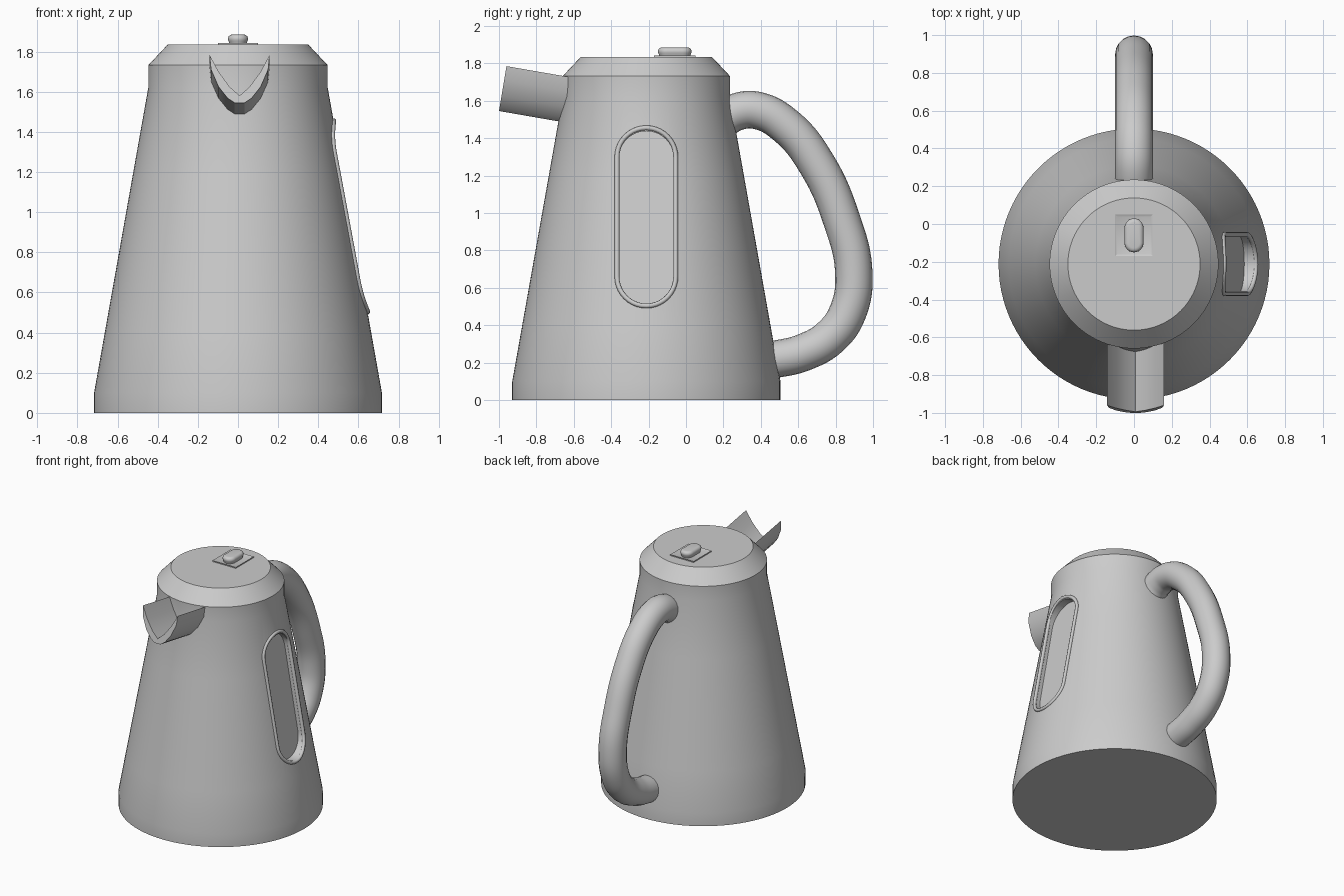
import bpy, bmesh
from math import sin, cos, pi, radians, sqrt
from mathutils import Vector

if "Cube" in bpy.data.objects:
    bpy.data.objects.remove(bpy.data.objects["Cube"])

CY = -0.212                 # body axis in y
R0, R1, Z0, Z1 = 0.717, 0.447, 0.10, 1.62

steel = bpy.data.materials.new("grey_steel")
steel.use_nodes = True
GREY = (0.6, 0.6, 0.6, 1)
steel.diffuse_color = GREY
steel.node_tree.nodes["Principled BSDF"].inputs["Base Color"].default_value = GREY


def cone_r(z):
    return R0 + (R1 - R0) * (z - Z0) / (Z1 - Z0)


def activate(ob):
    bpy.ops.object.select_all(action='DESELECT')
    ob.select_set(True)
    bpy.context.view_layer.objects.active = ob


def finish(ob, angle=30):
    activate(ob)
    ob.data.materials.clear()
    ob.data.materials.append(steel)
    bpy.ops.object.shade_smooth_by_angle(angle=radians(angle))


def from_bmesh(name, bm):
    bmesh.ops.recalc_face_normals(bm, faces=bm.faces)
    me = bpy.data.meshes.new(name)
    bm.to_mesh(me)
    bm.free()
    ob = bpy.data.objects.new(name, me)
    bpy.context.collection.objects.link(ob)
    return ob


def loft(name, rings):
    """Bridge closed rings of points and cap both ends."""
    bm = bmesh.new()
    loops = [[bm.verts.new(p) for p in ring] for ring in rings]
    n = len(loops[0])
    for a, b in zip(loops, loops[1:]):
        for i in range(n):
            j = (i + 1) % n
            bm.faces.new((a[i], a[j], b[j], b[i]))
    bm.faces.new(loops[0])
    bm.faces.new(loops[-1])
    return from_bmesh(name, bm)


def tube(name, points, radius, cyclic=False, smooth=True):
    cu = bpy.data.curves.new(name, 'CURVE')
    cu.dimensions = '3D'
    cu.bevel_depth = radius
    cu.bevel_resolution = 8 if smooth else 2
    cu.use_fill_caps = not cyclic
    cu.resolution_u = 10
    sp = cu.splines.new('BEZIER' if smooth else 'POLY')
    pts = sp.bezier_points if smooth else sp.points
    pts.add(len(points) - 1)
    for p, co in zip(pts, points):
        if smooth:
            p.co = co
            p.handle_left_type = p.handle_right_type = 'AUTO'
        else:
            p.co = (*co, 1)
    sp.use_cyclic_u = cyclic
    ob = bpy.data.objects.new(name, cu)
    bpy.context.collection.objects.link(ob)
    activate(ob)
    bpy.ops.object.convert(target='MESH')
    ob = bpy.context.object
    finish(ob, 60)
    return ob


def circle(r, z, n=96):
    return [(r * cos(2 * pi * i / n), CY + r * sin(2 * pi * i / n), z) for i in range(n)]


def stadium(half_w, z_low, z_high, arc=20, side=14):
    """Upright pill outline as (y offset, z) pairs."""
    lo, hi = z_low + half_w, z_high - half_w
    pts = [(half_w * cos(pi * i / arc), hi + half_w * sin(pi * i / arc)) for i in range(arc + 1)]
    pts += [(-half_w, hi + (lo - hi) * i / side) for i in range(1, side)]
    pts += [(-half_w * cos(pi * i / arc), lo - half_w * sin(pi * i / arc)) for i in range(arc + 1)]
    pts += [(half_w, lo + (hi - lo) * i / side) for i in range(1, side)]
    return pts


# Tapered body with chamfered lid edge
rows = [(R0, 0), (R0, Z0)]
rows += [(cone_r(z), z) for z in (0.4, 0.8, 1.2)]
rows += [(R1, Z1), (R1, 1.732), (0.35, 1.835)]
body = loft("kettle_body", [circle(r, z) for r, z in rows])

# Recessed level window on the left side
outline = stadium(0.148, 0.512, 1.437)
cutter = loft("window_cutter", [
    [(cone_r(z) - 0.06, CY + y, z) for y, z in outline],
    [(1.0, CY + y, z) for y, z in outline]])
cutter.hide_render = True
mod = body.modifiers.new("window_recess", 'BOOLEAN')
mod.object = cutter
mod.operation = 'DIFFERENCE'
mod.solver = 'EXACT'
activate(body)
bpy.ops.object.modifier_apply(modifier=mod.name)
bpy.data.objects.remove(cutter)
finish(body)

# Window rim hugging the cone
rim = [(sqrt(cone_r(z) ** 2 - y * y), CY + y, z) for y, z in stadium(0.157, 0.503, 1.455)]
tube("window_rim", rim, 0.013, cyclic=True, smooth=False)

# Looped handle
path = [(0.17, 1.48), (0.27, 1.54), (0.38, 1.548), (0.54, 1.46), (0.70, 1.26),
        (0.83, 0.97), (0.897, 0.68), (0.865, 0.47), (0.77, 0.335), (0.63, 0.255),
        (0.50, 0.222), (0.38, 0.21)]
tube("handle", [(0, y, z) for y, z in path], 0.1)

# Open V-shaped spout, swept along its upward tilt
half = [(0.15, 0), (0.142, -0.075), (0.105, -0.16), (0.06, -0.217), (0.025, -0.24)]
inner = [(0.0, -0.205), (0.05, -0.16), (0.105, -0.085)]
section = half + [(-x, h) for x, h in reversed(half)]
section += [(-x, h) for x, h in reversed(inner)] + inner[1:]
tilt = Vector((0, 0.95, -0.165))
lip = [Vector((0.008, -0.96 - 0.165 * -h, 1.785 + h)) + Vector((x, 0, 0)) for x, h in section]
spout = loft("spout", [lip, [p + tilt * 0.47 for p in lip]])
finish(spout, 25)

# Square button plate with a sunken centre
bm = bmesh.new()
bmesh.ops.create_cube(bm, size=1)
for v in bm.verts:
    v.co = (v.co.x * 0.2, -0.06 + v.co.y * 0.22, 1.836 + v.co.z * 0.014)
bm.normal_update()
top = max(bm.faces, key=lambda f: f.normal.z)
bmesh.ops.inset_region(bm, faces=[top], thickness=0.018)
bmesh.ops.translate(bm, verts=top.verts, vec=(0, 0, -0.006))
finish(from_bmesh("button_plate", bm))


# Pill-shaped lid button with rounded edges
def pill(inset, z, n=14):
    r, dy = 0.05 - inset, 0.04
    pts = []
    for s in (1, -1):
        pts += [(s * r * cos(pi * i / n), -0.06 + s * (dy + r * sin(pi * i / n)), z)
                for i in range(n + 1)]
    return pts


button = loft("lid_button", [pill(i, z) for i, z in (
    (0.008, 1.834), (0.004, 1.85), (0, 1.858), (0, 1.868),
    (0.004, 1.877), (0.012, 1.883), (0.022, 1.885))])
finish(button, 50)
